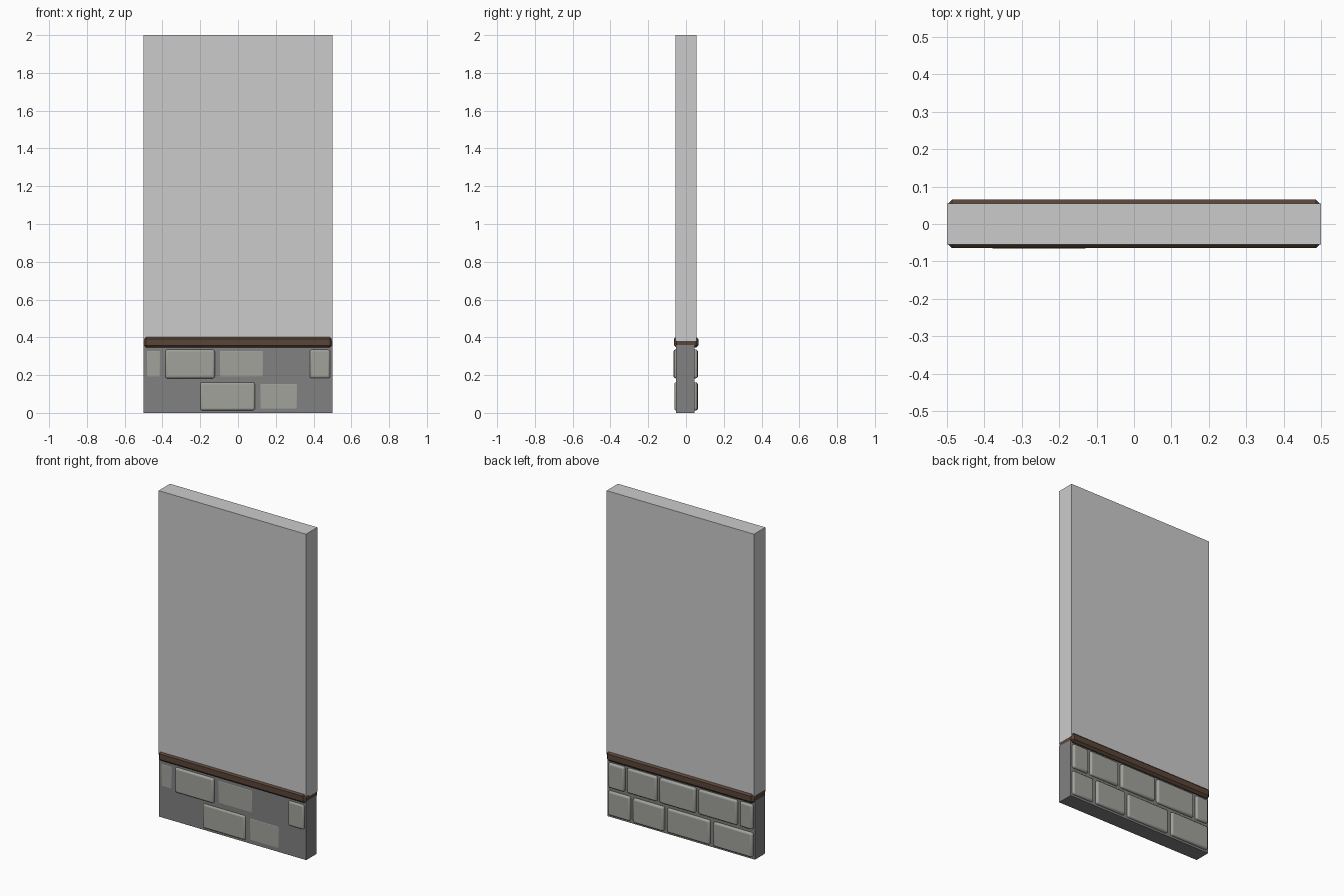
import bpy

if "Cube" in bpy.data.objects:
    bpy.data.objects.remove(bpy.data.objects["Cube"])


def material(name, colour):
    mat = bpy.data.materials.new(name)
    mat.diffuse_color = (*colour, 1)
    mat.use_nodes = True
    mat.node_tree.nodes["Principled BSDF"].inputs["Base Color"].default_value = mat.diffuse_color
    return mat


def box(name, x, y, z, bevel=0, segments=1, mat=None):
    """Box from (min, max) ranges, with optional bevelled edges."""
    bpy.ops.mesh.primitive_cube_add(size=1, location=[sum(r) / 2 for r in (x, y, z)])
    ob = bpy.context.object
    ob.name = name
    ob.scale = [r[1] - r[0] for r in (x, y, z)]
    bpy.ops.object.transform_apply(location=False, rotation=False, scale=True)
    if bevel:
        mod = ob.modifiers.new("Bevel", "BEVEL")
        mod.width = bevel
        mod.segments = segments
    if mat:
        ob.data.materials.append(mat)
    return ob


wood = material("wood", (0.10, 0.06, 0.04))
stone = material("stone", (0.36, 0.36, 0.33))
mortar = material("mortar", (0.22, 0.22, 0.22))

# Plaster panel and mortar plinth
box("wall_panel", (-0.5, 0.5), (-0.055, 0.055), (0.38, 2.0))
box("plinth", (-0.5, 0.5), (-0.053, 0.046), (0, 0.36), mat=mortar)

# Wooden rail between them
box("wood_rail", (-0.5, 0.5), (-0.064, 0.065), (0.345, 0.405), 0.013, 1, wood)

# Through-stones: (x min, x max, front y, back y); some barely break the front
courses = [
    ((0.013, 0.162), [(-0.49, -0.225, -0.046, 0.062), (-0.2, 0.09, -0.062, 0.060),
                      (0.112, 0.32, -0.0538, 0.063), (0.342, 0.49, -0.046, 0.060)]),
    ((0.183, 0.335), [(-0.49, -0.405, -0.0538, 0.060), (-0.385, -0.123, -0.066, 0.061),
                      (-0.103, 0.14, -0.0538, 0.063), (0.16, 0.362, -0.046, 0.060),
                      (0.38, 0.488, -0.062, 0.062)]),
]
for row, (z, stones) in enumerate(courses):
    for i, (x0, x1, front, back) in enumerate(stones):
        box(f"stone_{row}_{i}", (x0, x1), (front, back), z, 0.011, 3, stone)
        bpy.ops.object.shade_smooth_by_angle()
